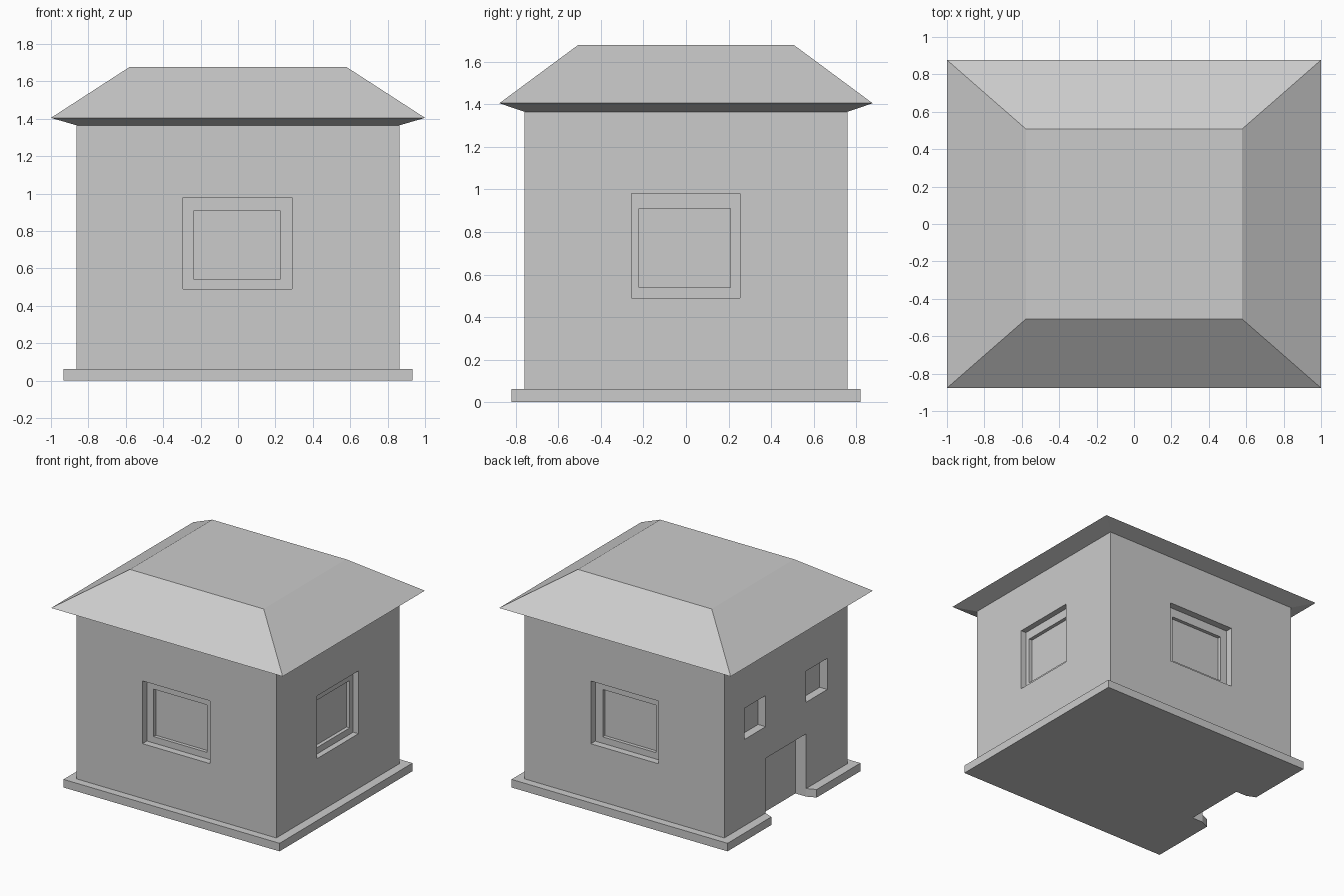
import bpy, bmesh

if "Cube" in bpy.data.objects:
    bpy.data.objects.remove(bpy.data.objects["Cube"])


def loft(name, rings):
    """Solid from stacked horizontal rings of points (same count each)."""
    bm = bmesh.new()
    loops = [[bm.verts.new(p) for p in ring] for ring in rings]
    n = len(loops[0])
    for a, b in zip(loops, loops[1:]):
        for i in range(n):
            j = (i + 1) % n
            bm.faces.new((a[i], a[j], b[j], b[i]))
    bm.faces.new(loops[0][::-1])
    bm.faces.new(loops[-1])
    bmesh.ops.recalc_face_normals(bm, faces=bm.faces)
    me = bpy.data.meshes.new(name)
    bm.to_mesh(me)
    bm.free()
    ob = bpy.data.objects.new(name, me)
    bpy.context.collection.objects.link(ob)
    return ob


def rect(x0, x1, y0, y1, z):
    return [(x0, y0, z), (x1, y0, z), (x1, y1, z), (x0, y1, z)]


def box(name, x0, x1, y0, y1, z0, z1):
    return loft(name, [rect(x0, x1, y0, y1, z0), rect(x0, x1, y0, y1, z1)])


def cut(target, cutter):
    cutter.hide_render = True
    mod = target.modifiers.new("cut", 'BOOLEAN')
    mod.operation = 'DIFFERENCE'
    mod.solver = 'EXACT'
    mod.object = cutter
    bpy.context.view_layer.objects.active = target
    bpy.ops.object.modifier_apply(modifier=mod.name)
    bpy.data.objects.remove(cutter)


WX, WY = 0.863, 0.76
BASE_TOP, WALL_TOP = 0.063, 1.365

# Plinth with a splayed notch at the doorway
plinth = box("plinth", -0.933, 0.933, -0.82, 0.82, 0, BASE_TOP)
notch = [(-1.003, -0.31), (-0.77, -0.25)]
outline = [(-1.003, -0.31), (-WX, -0.25), (-0.77, -0.25),
           (-0.77, 0.25), (-WX, 0.25), (-1.003, 0.31)]
cut(plinth, loft("notch_cutter", [[(x, y, z) for x, y in outline] for z in (-0.1, 0.2)]))

# Walls
walls = box("walls", -WX, WX, -WY, WY, BASE_TOP, WALL_TOP)

# Front and back windows: outer reveal, then glass recess
for s in (-1, 1):
    for x0, x1, z0, z1, d in ((-0.293, 0.29, 0.49, 0.98, 0.055),
                              (-0.235, 0.225, 0.54, 0.91, 0.082)):
        y0, y1 = sorted((s * (WY - d), s * (WY + 0.1)))
        cut(walls, box("window_cutter", x0, x1, y0, y1, z0, z1))

# Right window
for y0, y1, z0, z1, d in ((-0.257, 0.253, 0.49, 0.98, 0.045),
                          (-0.22, 0.21, 0.54, 0.91, 0.073)):
    cut(walls, box("window_cutter", WX - d, WX + 0.1, y0, y1, z0, z1))

# Doorway and two small windows on the left side
cut(walls, box("door_cutter", -WX - 0.1, -0.77, -0.25, 0.25, -0.1, 0.49))
for y0 in (-0.51, 0.25):
    cut(walls, box("small_window_cutter", -WX - 0.1, -WX + 0.065, y0, y0 + 0.26, 0.737, 0.98))

# Hipped roof with flat top and sloping soffit
loft("roof", [rect(-WX, WX, -WY, WY, WALL_TOP),
              rect(-1, 1, -0.877, 0.877, 1.405),
              rect(-0.578, 0.578, -0.508, 0.508, 1.678)])
